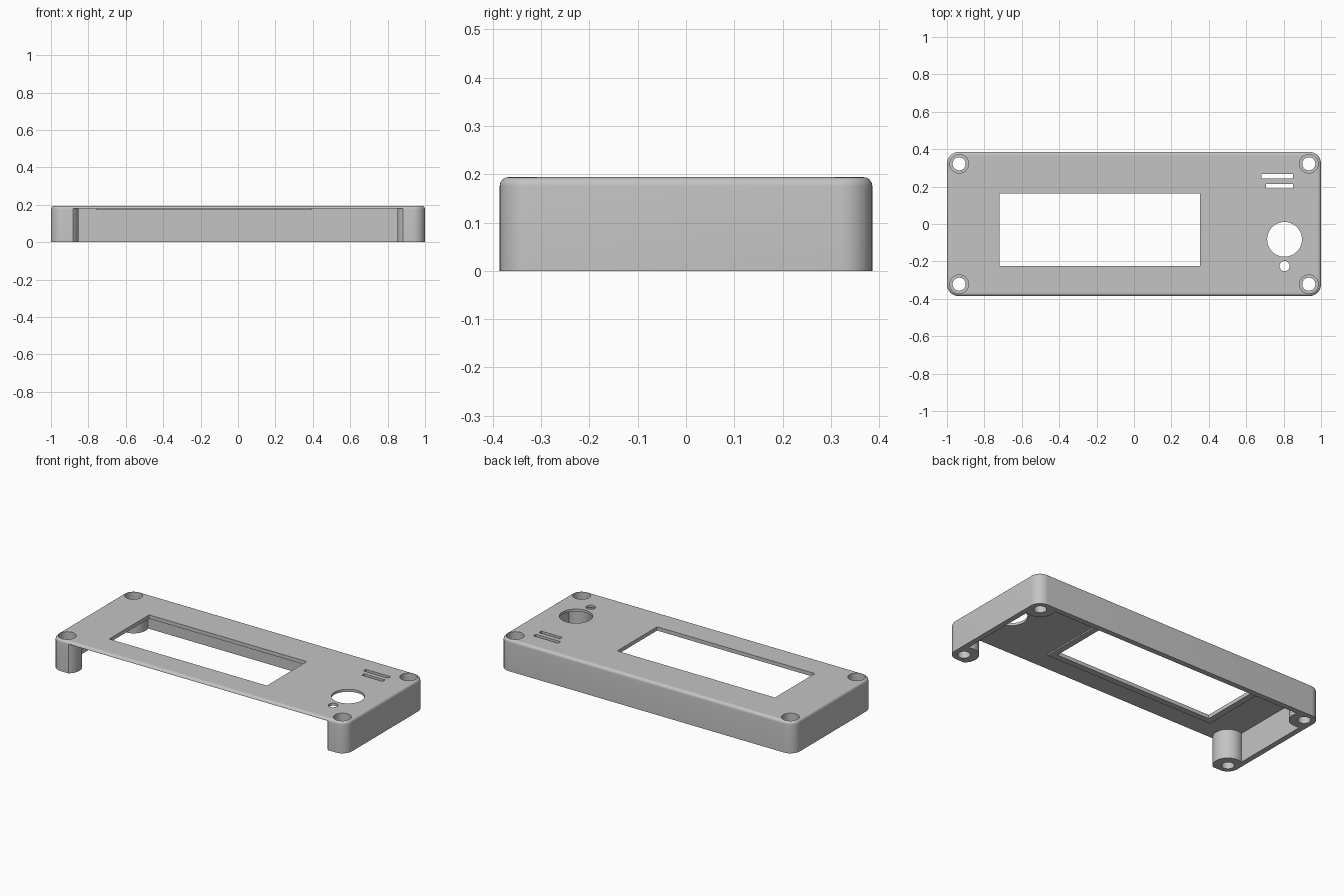
import bpy, bmesh, math
from mathutils import Matrix, Vector

old = bpy.data.objects.get("Cube")
if old:
    bpy.data.objects.remove(old, do_unlink=True)

W, D, H = 1.0, 0.386, 0.194          # half width, half depth, height
WALL, PLATE = 0.033, 0.179           # wall thickness, underside of the face plate
CORNERS = [(sx * 0.935, sy * 0.322) for sx in (-1, 1) for sy in (-1, 1)]


def make(name, bm):
    me = bpy.data.meshes.new(name)
    bm.to_mesh(me)
    bm.free()
    ob = bpy.data.objects.new(name, me)
    bpy.context.collection.objects.link(ob)
    return ob


def box_bm(x0, x1, y0, y1, z0, z1):
    bm = bmesh.new()
    mid = Vector((x0 + x1, y0 + y1, z0 + z1)) / 2
    size = Matrix.Diagonal((x1 - x0, y1 - y0, z1 - z0, 1))
    bmesh.ops.create_cube(bm, size=1, matrix=Matrix.Translation(mid) @ size)
    return bm


def box(name, *limits):
    return make(name, box_bm(*limits))


def cylinder(name, x, y, r, z0, z1):
    bm = bmesh.new()
    bmesh.ops.create_cone(bm, cap_ends=True, segments=48, radius1=r, radius2=r,
                          depth=z1 - z0,
                          matrix=Matrix.Translation((x, y, (z0 + z1) / 2)))
    return make(name, bm)


def subtract(target, cutter):
    cutter.hide_render = True
    mod = target.modifiers.new("cut", 'BOOLEAN')
    mod.operation = 'DIFFERENCE'
    mod.solver = 'EXACT'
    mod.object = cutter
    bpy.context.view_layer.objects.active = target
    bpy.ops.object.modifier_apply(modifier=mod.name)
    bpy.data.objects.remove(cutter, do_unlink=True)


# Solid body with rounded corners and a softened top rim
bm = box_bm(-W, W, -D, D, 0, H)
upright = [e for e in bm.edges if abs(e.verts[0].co.z - e.verts[1].co.z) > 0.1]
bmesh.ops.bevel(bm, geom=upright, offset=0.065, segments=12, profile=0.5, affect='EDGES')
rim = [e for e in bm.edges if all(v.co.z > H - 0.001 for v in e.verts)]
bmesh.ops.bevel(bm, geom=rim, offset=0.018, segments=6, profile=0.5, affect='EDGES')
cover = make("enclosure_cover", bm)

# Hollow, open to the front and below, leaving corner posts and a window lip
cavity = box("cavity", -W + WALL, W - WALL, -D - 0.1, D - WALL, -0.1, PLATE)
for x, y in CORNERS:
    subtract(cavity, cylinder("post", x, y, 0.083, -0.2, 0.3))
subtract(cavity, box("lip", -0.757, 0.392, -0.263, 0.198, 0.171, 0.3))
subtract(cover, cavity)

# Screw holes with counterbores
for x, y in CORNERS:
    subtract(cover, cylinder("screw_hole", x, y, 0.035, -0.1, 0.3))
    subtract(cover, cylinder("counterbore", x, y, 0.05, 0.09, 0.3))

# Display window, two slots, knob hole and small button hole
for x0, x1, y0, y1 in [(-0.718, 0.354, -0.225, 0.162),
                       (0.682, 0.85, 0.243, 0.267),
                       (0.707, 0.85, 0.191, 0.215)]:
    subtract(cover, box("opening", x0, x1, y0, y1, 0.1, 0.3))
for y, r in [(-0.082, 0.093), (-0.225, 0.027)]:
    subtract(cover, cylinder("round_opening", 0.805, y, r, 0.1, 0.3))

# Plain grey plastic
grey = bpy.data.materials.new("grey_plastic")
grey.use_nodes = True
colour = (0.55, 0.55, 0.55, 1)
grey.diffuse_color = colour
grey.node_tree.nodes["Principled BSDF"].inputs["Base Color"].default_value = colour
cover.data.materials.clear()
cover.data.materials.append(grey)
for p in cover.data.polygons:
    p.material_index = 0

bpy.ops.object.select_all(action='DESELECT')
cover.select_set(True)
bpy.context.view_layer.objects.active = cover
bpy.ops.object.shade_smooth_by_angle(angle=math.radians(30))
